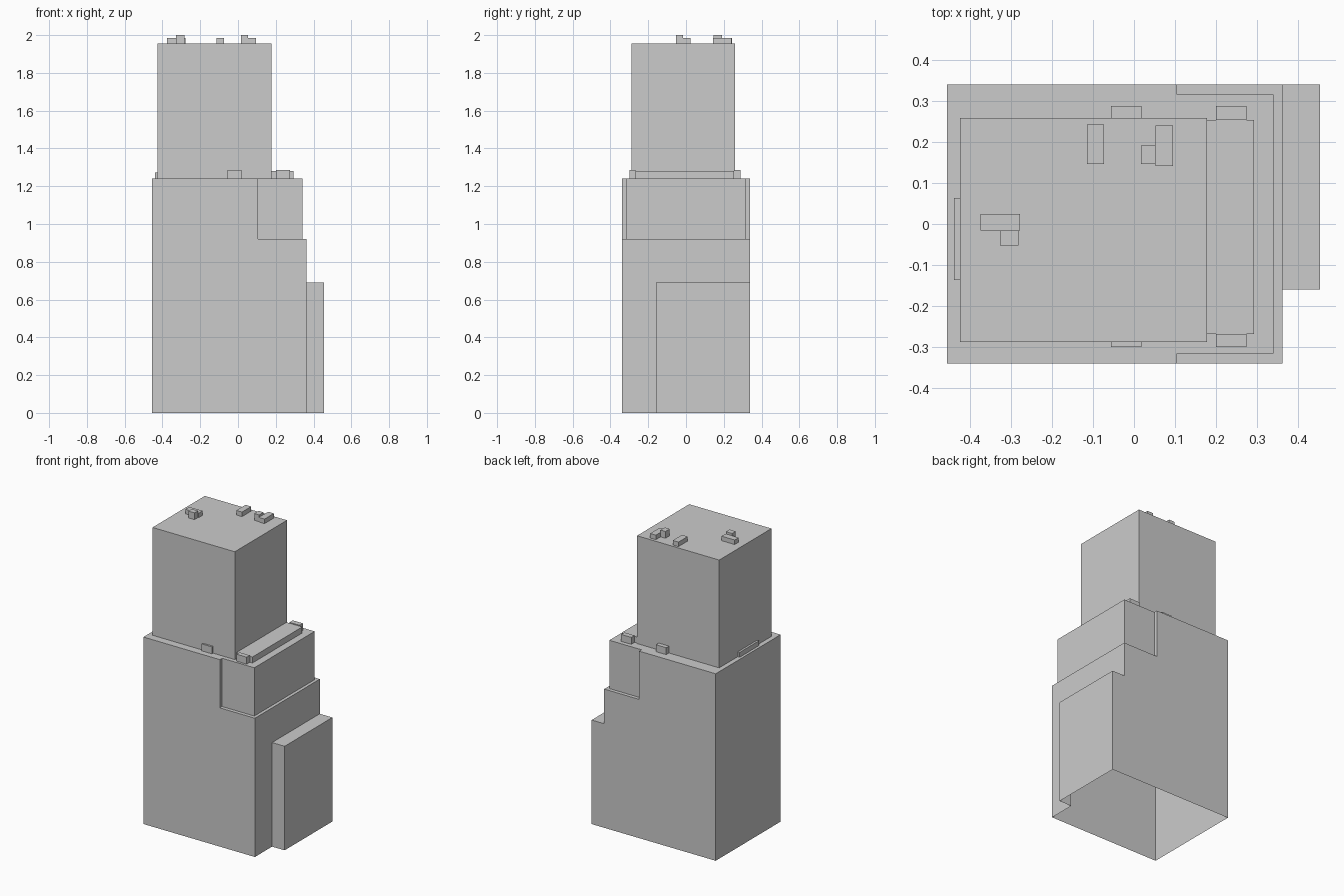
import bpy
import bmesh

cube = bpy.data.objects.get("Cube")
if cube:
    bpy.data.objects.remove(cube)

# Single concrete colour
concrete = bpy.data.materials.new("concrete grey")
concrete.use_nodes = True
GREY = (0.6, 0.6, 0.6, 1)
concrete.diffuse_color = GREY
concrete.node_tree.nodes["Principled BSDF"].inputs["Base Color"].default_value = GREY


def finish(name, bm):
    mesh = bpy.data.meshes.new(name)
    bm.to_mesh(mesh)
    bm.free()
    mesh.materials.append(concrete)
    obj = bpy.data.objects.new(name, mesh)
    bpy.context.scene.collection.objects.link(obj)
    return obj


def cap(bm, outline, z):
    """Flat roof over a counter-clockwise outline."""
    bm.faces.new([bm.verts.new((x, y, z)) for x, y in outline])


def walls(bm, outline, low, high):
    """Vertical walls around a counter-clockwise outline."""
    for (ax, ay), (bx, by) in zip(outline, outline[1:] + outline[:1]):
        corners = ((ax, ay, low), (bx, by, low), (bx, by, high), (ax, ay, high))
        bm.faces.new([bm.verts.new(c) for c in corners])


def block(name, x0, x1, y0, y1, low, high):
    bm = bmesh.new()
    outline = [(x0, y0), (x1, y0), (x1, y1), (x0, y1)]
    walls(bm, outline, low, high)
    cap(bm, outline, high)
    bmesh.ops.remove_doubles(bm, verts=bm.verts, dist=0.0001)
    return finish(name, bm)


# Main body: one hollow shell, open underneath, stepping in as it rises
LEFT, RIGHT, WING = -0.456, 0.362, 0.454
D = 0.34            # half depth
WING_Y = -0.16      # front of the side wing
SX, SR, SD = 0.105, 0.341, 0.316   # setback start, right side, half depth
WING_TOP, TERRACE, SHOULDER, ROOF = 0.69, 0.92, 1.24, 1.955

wing = [(RIGHT, WING_Y), (WING, WING_Y), (WING, D), (RIGHT, D)]
base = [(LEFT, -D), (SX, -D), (RIGHT, -D)] + wing + [(SX, D), (LEFT, D)]
middle = [(LEFT, -D), (SX, -D), (RIGHT, -D), (RIGHT, WING_Y),
          (RIGHT, D), (SX, D), (LEFT, D)]
setback = [(SX, -D), (SX, -SD), (SR, -SD), (SR, SD), (SX, SD), (SX, D)]
upper = [(LEFT, -D)] + setback + [(LEFT, D)]
terrace = [(SX, -D), (RIGHT, -D), (RIGHT, WING_Y), (RIGHT, D)] + setback[:0:-1]

body = bmesh.new()
walls(body, base, 0, WING_TOP)
cap(body, wing, WING_TOP)
walls(body, middle, WING_TOP, TERRACE)
cap(body, terrace, TERRACE)
walls(body, upper, TERRACE, SHOULDER)
cap(body, upper, SHOULDER)
bmesh.ops.remove_doubles(body, verts=body.verts, dist=0.0001)
bmesh.ops.dissolve_limit(body, angle_limit=0.01, verts=body.verts, edges=body.edges)
finish("main_body", body)

# Upper tower
block("tower", -0.425, 0.178, -0.288, 0.259, SHOULDER, ROOF)

# Low service structures around the foot of the tower
block("shoulder_ledge", 0.178, 0.293, -0.268, 0.254, SHOULDER, 1.28)
block("ledge_front_end", 0.2, 0.274, -0.3, -0.268, SHOULDER, 1.286)
block("ledge_back_end", 0.2, 0.274, 0.254, 0.288, SHOULDER, 1.286)
block("front_vent", -0.056, 0.018, -0.3, -0.288, SHOULDER, 1.286)
block("back_vent", -0.056, 0.018, 0.259, 0.288, SHOULDER, 1.286)
block("side_vent", -0.439, -0.425, -0.137, 0.064, SHOULDER, 1.272)

# Rooftop units
block("roof_unit_long", -0.375, -0.278, -0.016, 0.025, ROOF, 1.985)
block("roof_unit_long_stack", -0.327, -0.282, -0.053, -0.016, ROOF, 2.0)
block("roof_unit_middle", -0.115, -0.073, 0.146, 0.243, ROOF, 1.985)
block("roof_unit_side", 0.053, 0.095, 0.142, 0.24, ROOF, 1.985)
block("roof_unit_side_stack", 0.017, 0.053, 0.146, 0.191, ROOF, 2.0)
